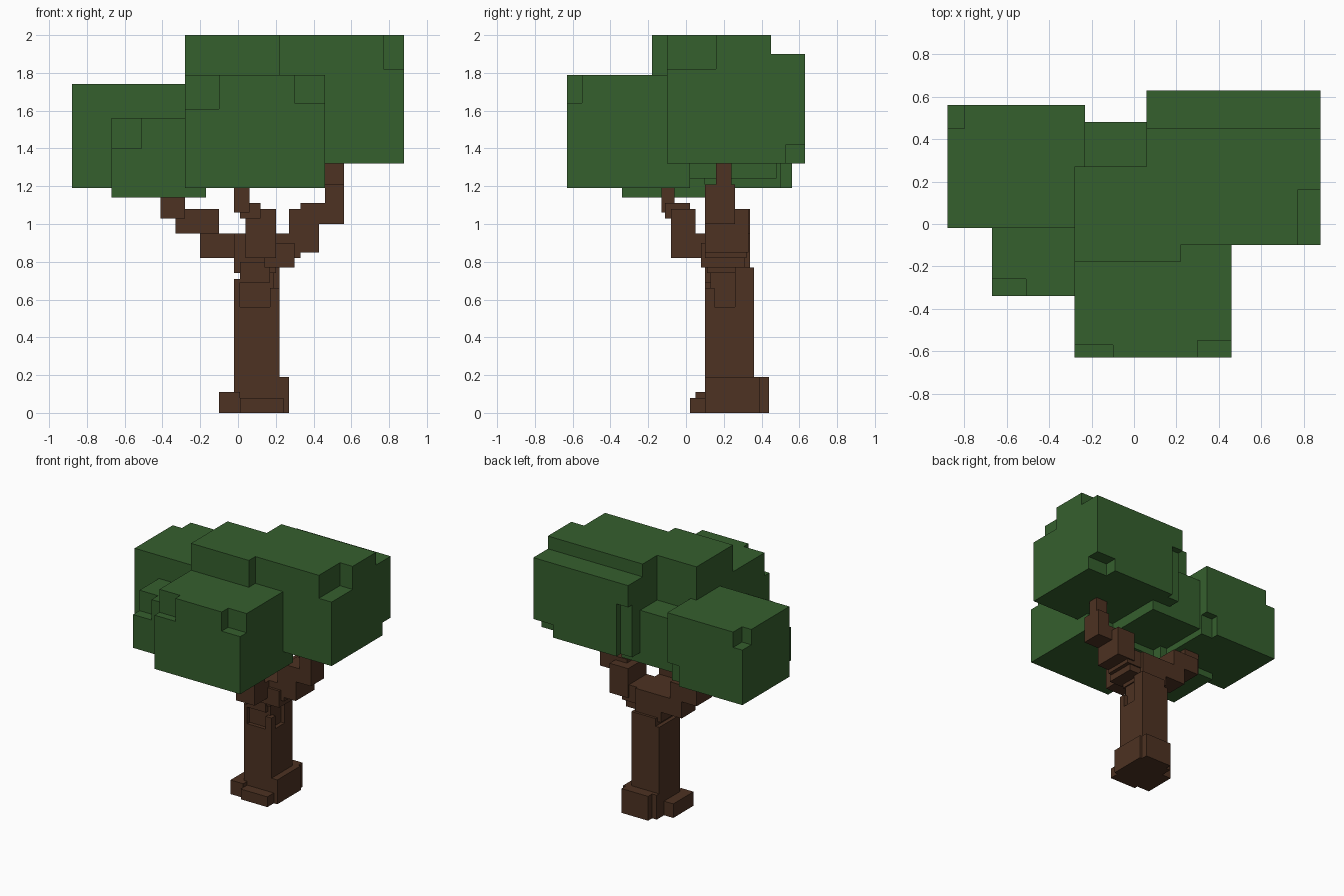
import bpy, bmesh


def material(name, rgb):
    m = bpy.data.materials.new(name)
    m.diffuse_color = (*rgb, 1)
    return m


leaf = material("leaf green", (0.036, 0.115, 0.027))
bark = material("bark brown", (0.075, 0.032, 0.016))


def inside(p, b):
    return all(b[2 * i] < p[i] < b[2 * i + 1] for i in range(3))


def block_shape(name, blocks, mat):
    """Outer surface of a union of boxes; each block = (box, *notches cut from it).
    Boxes are (x0, x1, y0, y1, z0, z1)."""
    ax = [sorted({b[2 * i + k] for blk in blocks for b in blk for k in (0, 1)}) for i in range(3)]
    solid = set()
    n = [len(a) - 1 for a in ax]
    for i in range(n[0]):
        for j in range(n[1]):
            for k in range(n[2]):
                p = [(ax[d][q] + ax[d][q + 1]) / 2 for d, q in enumerate((i, j, k))]
                if any(inside(p, b[0]) and not any(inside(p, c) for c in b[1:]) for b in blocks):
                    solid.add((i, j, k))
    bm = bmesh.new()
    verts = {}

    def vert(c):
        if c not in verts:
            verts[c] = bm.verts.new([ax[d][c[d]] for d in range(3)])
        return verts[c]

    for cell in solid:
        for d in range(3):
            u, v = (d + 1) % 3, (d + 2) % 3
            for s in (0, 1):
                nb = list(cell)
                nb[d] += 2 * s - 1
                if tuple(nb) in solid:
                    continue
                quad = []
                for a, b in ((0, 0), (1, 0), (1, 1), (0, 1)):
                    c = list(cell)
                    c[d] += s
                    c[u] += a
                    c[v] += b
                    quad.append(vert(tuple(c)))
                bm.faces.new(quad if s else quad[::-1])
    bmesh.ops.dissolve_limit(bm, angle_limit=0.01, verts=bm.verts[:], edges=bm.edges[:])
    me = bpy.data.meshes.new(name)
    bm.to_mesh(me)
    bm.free()
    me.materials.append(mat)
    ob = bpy.data.objects.new(name, me)
    bpy.context.collection.objects.link(ob)
    return ob


# Leafy canopy: overlapping clumps with small corner notches
block_shape("canopy", [
    # front clump
    ((-.28, .46, -.63, .02, 1.19, 1.79),
     (-.28, -.10, -.63, -.57, 1.61, 1.79), (.30, .46, -.63, -.55, 1.64, 1.79)),
    # right clump and its lower back step
    ((.06, .88, -.10, .45, 1.32, 2.0), (.77, .88, -.10, .16, 1.82, 2.0)),
    ((.06, .88, .45, .63, 1.32, 1.90),
     (.71, .88, .53, .63, 1.32, 1.42), (.06, .16, .58, .63, 1.32, 1.73)),
    # centre crown and its lower back step
    ((-.28, .22, -.18, .27, 1.24, 2.0),),
    ((-.25, .22, .10, .48, 1.24, 1.65),),
    # left clump
    ((-.88, -.23, -.02, .56, 1.19, 1.74),
     (-.88, -.80, .45, .56, 1.62, 1.74), (-.33, -.23, .50, .56, 1.19, 1.35)),
    # left front clump
    ((-.67, -.17, -.34, .10, 1.14, 1.56), (-.67, -.51, -.34, -.26, 1.40, 1.56)),
], leaf)

# Trunk with roots and a broken, stepped top
block_shape("trunk", [
    ((-.02, .22, .10, .36, 0, .56),),
    ((-.02, .01, .10, .36, .56, .71),),
    ((.17, .22, .10, .15, .56, .66),),
    ((.01, .19, .13, .36, .56, .77),),
    ((.17, .22, .26, .36, .55, .77),),
    ((-.02, .27, .10, .39, 0, .19),),
    ((.02, .25, .12, .44, 0, .19),),
    ((.01, .24, .02, .12, 0, .08),),
    ((-.10, .01, .05, .30, 0, .11),),
], bark)

# Fork and stair-stepped branches
block_shape("branches", [
    # fork
    ((.01, .17, .10, .34, .69, .80),),
    ((-.02, .20, .11, .34, .74, .95),),
    ((.14, .30, .08, .31, .77, .90),),
    # left branch
    ((-.20, -.02, .17, .34, .82, .95),),
    ((-.33, -.10, .15, .34, .95, 1.08),),
    ((-.41, -.28, .12, .25, 1.03, 1.22),),
    # right branch
    ((.18, .33, .10, .32, .82, .95),),
    ((.27, .43, .10, .33, .85, 1.08),),
    ((.33, .56, .10, .26, 1.0, 1.11),),
    ((.46, .56, .10, .26, 1.0, 1.21),),
    ((.46, .56, .16, .24, 1.21, 1.34),),
    # front branch
    ((.04, .20, .05, .20, .82, .95),),
    ((.04, .20, -.08, .05, .82, 1.08),),
    ((.01, .12, -.11, .02, 1.03, 1.11),),
    ((-.02, .06, -.13, -.06, 1.06, 1.21),),
], bark)
